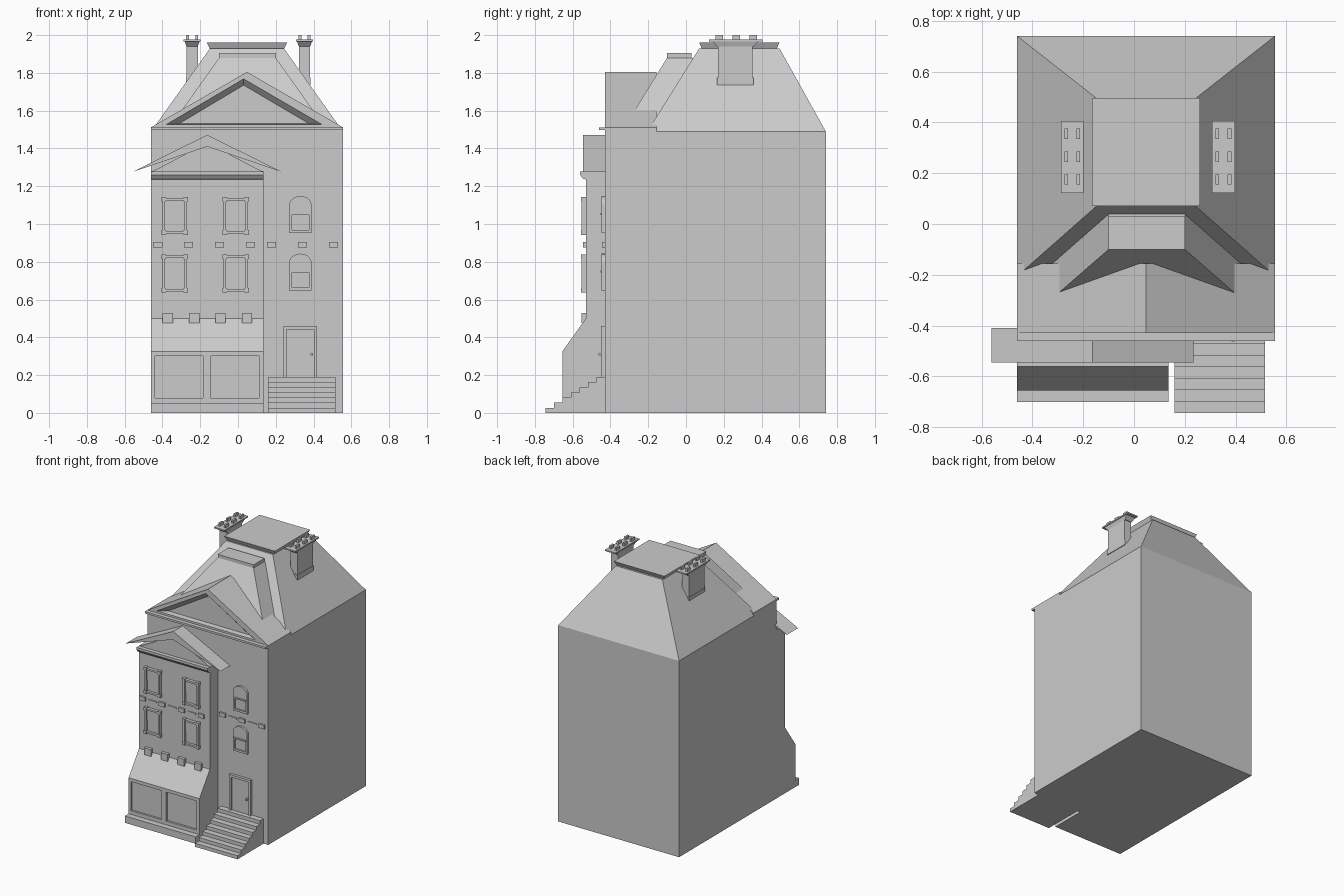
import bpy, bmesh, math

if "Cube" in bpy.data.objects:
    bpy.data.objects.remove(bpy.data.objects["Cube"])

stone = bpy.data.materials.new("plain_grey")
stone.diffuse_color = (0.6, 0.6, 0.6, 1)
stone.use_nodes = True
stone.node_tree.nodes["Principled BSDF"].inputs["Base Color"].default_value = stone.diffuse_color


def loft(name, ring_a, ring_b):
    """Closed solid between two matching rings of 3D points."""
    bm = bmesh.new()
    a = [bm.verts.new(p) for p in ring_a]
    b = [bm.verts.new(p) for p in ring_b]
    n = len(a)
    bm.faces.new(a)
    bm.faces.new(b)
    for i in range(n):
        j = (i + 1) % n
        bm.faces.new((a[i], a[j], b[j], b[i]))
    bmesh.ops.recalc_face_normals(bm, faces=bm.faces)
    me = bpy.data.meshes.new(name)
    bm.to_mesh(me)
    bm.free()
    me.materials.append(stone)
    ob = bpy.data.objects.new(name, me)
    bpy.context.collection.objects.link(ob)
    return ob


def rect(x0, x1, y0, y1, z):
    return [(x0, y0, z), (x1, y0, z), (x1, y1, z), (x0, y1, z)]


def box(name, x0, x1, y0, y1, z0, z1):
    return loft(name, rect(x0, x1, y0, y1, z0), rect(x0, x1, y0, y1, z1))


def prism_y(name, pts, y0, y1):
    return loft(name, [(x, y0, z) for x, z in pts], [(x, y1, z) for x, z in pts])


def prism_x(name, pts, x0, x1):
    return loft(name, [(x0, y, z) for y, z in pts], [(x1, y, z) for y, z in pts])


def cut(ob, cutter):
    """Subtract the cutter, bake the result and delete the cutter."""
    cutter.hide_render = True
    mod = ob.modifiers.new("cut", 'BOOLEAN')
    mod.operation = 'DIFFERENCE'
    mod.solver = 'EXACT'
    mod.object = cutter
    bpy.context.view_layer.update()
    dg = bpy.context.evaluated_depsgraph_get()
    me = bpy.data.meshes.new_from_object(ob.evaluated_get(dg))
    ob.modifiers.clear()
    ob.data = me
    bpy.data.objects.remove(cutter)


L, R, MID = -0.46, 0.555, 0.0475      # house sides and centre line
FRONT, BACK = -0.43, 0.74
BAY_R, BAY_Y = 0.135, -0.53           # projecting bay

# main walls and hipped roof with flared flat cap
box("house_walls", L, R, FRONT, BACK, 0, 1.49)
loft("hipped_roof", rect(L, R, -0.205, BACK, 1.49), rect(-0.148, 0.243, 0.07, 0.495, 1.93))
loft("roof_cap", rect(-0.148, 0.243, 0.085, 0.478, 1.925), rect(-0.165, 0.26, 0.07, 0.495, 1.96))

# front pediment with a tapered triangular recess
pediment = prism_y("front_pediment", [(L, 1.485), (R, 1.485), (R, 1.512), (MID, 1.805), (L, 1.512)],
                   FRONT, -0.155)
cut(pediment, loft("recess_cutter",
                   [(-0.385, -0.432, 1.526), (0.45, -0.432, 1.526), (0.03, -0.432, 1.77)],
                   [(-0.31, -0.395, 1.532), (0.375, -0.395, 1.532), (0.03, -0.395, 1.735)]))
box("main_cornice", L, R, -0.46, FRONT, 1.497, 1.512)

# sloping dormer between pediment and roof
loft("dormer", rect(-0.37, 0.47, -0.335, -0.05, 1.5), rect(-0.1, 0.2, -0.1, 0.04, 1.88))
box("dormer_cap", -0.1, 0.2, -0.1, 0.03, 1.875, 1.905)

# projecting bay, its cornice and chevron gable
box("bay_walls", L, BAY_R, BAY_Y, FRONT, 0.3, 1.28)
prism_x("bay_cornice", [(BAY_Y, 1.235), (-0.545, 1.24), (-0.56, 1.26), (-0.56, 1.278), (BAY_Y, 1.278)], L, BAY_R)
prism_y("bay_gable_wall", [(L, 1.275), (BAY_R, 1.275), (-0.163, 1.43)], BAY_Y, FRONT)
prism_y("bay_gable_roof", [(-0.56, 1.275), (-0.163, 1.41), (0.234, 1.275), (-0.163, 1.472)], -0.545, -0.41)

# shop front with sloping top, plinth, brackets and sunken windows
shop = prism_x("shop_front", [(FRONT, 0), (-0.655, 0), (-0.655, 0.325), (BAY_Y, 0.5), (FRONT, 0.5)], L, BAY_R)
for x in (-0.44, -0.145):
    cut(shop, box("shop_cutter", x, x + 0.255, -0.7, -0.64, 0.08, 0.3))
box("shop_plinth", L, BAY_R, -0.7, -0.65, 0, 0.052)
for i in range(4):
    x = -0.4 + 0.14 * i
    box("shop_bracket", x, x + 0.055, -0.553, -0.5, 0.477, 0.53)


def bay_window(x0, z0):
    """Raised frame with corner ears around a two-part sash."""
    x1, z1, t = x0 + 0.13, z0 + 0.19, 0.014
    y0, y1 = -0.553, BAY_Y
    for x in (x0, x1 - t):
        box("window_jamb", x, x + t, y0, y1, z0, z1)
        for z in (z0, z1 - t):
            box("window_corner", x - 0.004, x + t + 0.004, y0 - 0.003, y1, z - 0.005, z + t + 0.005)
    for z in (z0, z1 - t):
        box("window_rail", x0 + t, x1 - t, y0, y1, z, z + t)
    box("upper_sash", x0 + t, x1 - t, BAY_Y - 0.008, y1, z0 + 0.095, z1 - t)
    box("lower_sash", x0 + t, x1 - t, BAY_Y - 0.004, y1, z0 + t, z0 + 0.095)


def arched_window(xc, z0):
    """Arch-topped plate with a sunken lower pane and meeting rail."""
    w, spring, rise = 0.06, z0 + 0.145, 0.05
    pts = [(xc - w, z0), (xc + w, z0)]
    pts += [(xc + w * math.cos(math.pi * i / 10), spring + rise * math.sin(math.pi * i / 10)) for i in range(11)]
    ob = prism_y("arched_window", pts, -0.447, FRONT)
    cut(ob, box("pane_cutter", xc - 0.045, xc + 0.045, -0.47, -0.435, z0 + 0.015, z0 + 0.095))
    box("meeting_rail", xc - 0.05, xc + 0.05, -0.453, -0.44, z0 + 0.095, z0 + 0.105)


for z in (0.643, 0.948):
    for x in (-0.4, -0.077):
        bay_window(x, z)
    arched_window(0.33, z + 0.005)

# string course of alternating blocks and strips
for start, y, n in ((0.177, FRONT, 5), (-0.425, BAY_Y, 7)):
    for i in range(n):
        x = start + 0.082 * i
        w, h, d = (0.024, 0.015, 0.014) if i % 2 == 0 else (0.035, 0.005, 0.007)
        box("course_block", x - w, x + w, y - d, y, 0.89 - h, 0.89 + h)

# door, frame and knob
for x in (0.24, 0.402):
    box("door_jamb", x, x + 0.016, -0.45, FRONT, 0.18, 0.46)
box("door_lintel", 0.256, 0.402, -0.45, FRONT, 0.442, 0.46)
box("door", 0.256, 0.402, -0.438, FRONT, 0.18, 0.442)
box("door_knob", 0.384, 0.396, -0.462, -0.435, 0.304, 0.316)

# front steps as one stepped profile
steps = [(FRONT, 0)]
for i in range(7):
    y = -0.743 + 0.045 * i
    steps += [(y, 0.0271 * i), (y, 0.0271 * (i + 1))]
steps.append((FRONT, 0.19))
prism_x("front_steps", steps, 0.16, 0.516)

# chimneys: stack, base band, flared head, lip and six pots
for xc in (-0.243, 0.352):
    box("chimney_stack", xc - 0.03, xc + 0.03, 0.17, 0.353, 1.74, 1.95)
    box("chimney_base", xc - 0.033, xc + 0.033, 0.165, 0.358, 1.737, 1.775)
    loft("chimney_head", rect(xc - 0.03, xc + 0.03, 0.165, 0.358, 1.94),
         rect(xc - 0.04, xc + 0.04, 0.14, 0.385, 1.968))
    box("chimney_lip", xc - 0.045, xc + 0.045, 0.122, 0.405, 1.967, 1.977)
    for dx in (-0.024, 0.024):
        for y in (0.175, 0.265, 0.355):
            box("chimney_pot", xc + dx - 0.007, xc + dx + 0.007, y - 0.02, y + 0.02, 1.975, 2.0)
